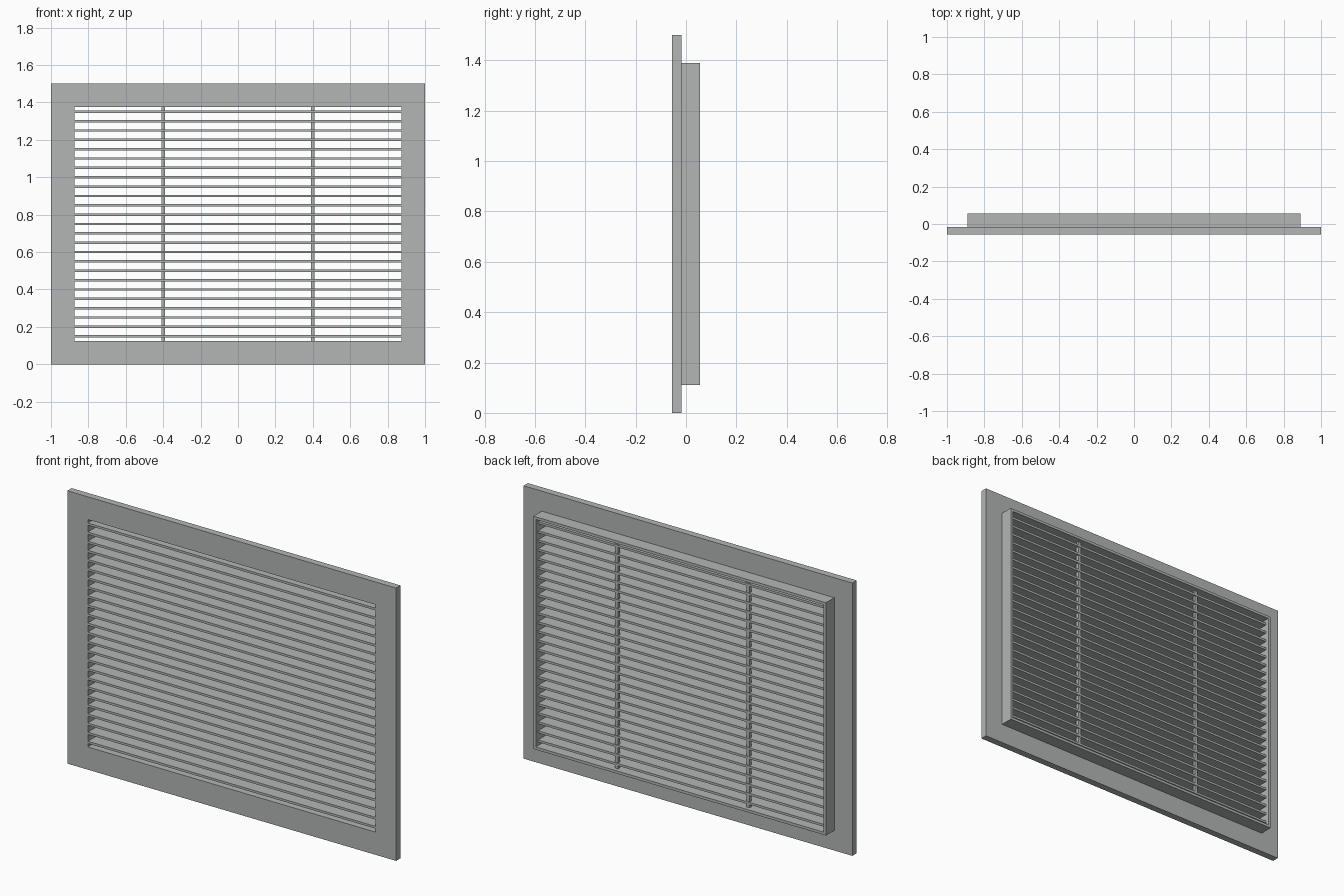
import bpy
import bmesh

cube = bpy.data.objects.get("Cube")
if cube:
    bpy.data.objects.remove(cube, do_unlink=True)

# Single painted-metal colour
COLOUR = (0.45, 0.47, 0.46, 1)
metal = bpy.data.materials.new("grey_metal")
metal.use_nodes = True
metal.diffuse_color = COLOUR
metal.node_tree.nodes["Principled BSDF"].inputs["Base Color"].default_value = COLOUR

MID_Z = 0.75
OPEN_X, OPEN_Z = 0.875, 0.625      # half size of the opening
FRONT, STEP, BACK = -0.055, -0.017, 0.055


def finish(name, bm):
    bmesh.ops.recalc_face_normals(bm, faces=bm.faces)
    mesh = bpy.data.meshes.new(name)
    bm.to_mesh(mesh)
    bm.free()
    mesh.materials.append(metal)
    obj = bpy.data.objects.new(name, mesh)
    bpy.context.collection.objects.link(obj)
    return obj


def ring(name, half_x, half_z, y0, y1):
    """Rectangular ring around the opening, extruded from y0 to y1."""
    bm = bmesh.new()
    corners = [(-1, -1), (1, -1), (1, 1), (-1, 1)]
    outer, inner = [
        [bm.verts.new((sx * hx, y0, MID_Z + sz * hz)) for sx, sz in corners]
        for hx, hz in ((half_x, half_z), (OPEN_X, OPEN_Z))
    ]
    for i in range(4):
        j = (i + 1) % 4
        bm.faces.new((outer[i], outer[j], inner[j], inner[i]))
    result = bmesh.ops.extrude_face_region(bm, geom=bm.faces[:], use_keep_orig=True)
    verts = [v for v in result["geom"] if isinstance(v, bmesh.types.BMVert)]
    bmesh.ops.translate(bm, verts=verts, vec=(0, y1 - y0, 0))
    return finish(name, bm)


def box(name, x, y0, y1, z, width, height):
    bm = bmesh.new()
    bmesh.ops.create_cube(bm, size=1)
    bmesh.ops.scale(bm, verts=bm.verts, vec=(width, y1 - y0, height))
    bmesh.ops.translate(bm, verts=bm.verts, vec=(x, (y0 + y1) / 2, z))
    return finish(name, bm)


# Front flange and the collar behind it
ring("front_flange", 1.0, MID_Z, FRONT, STEP)
ring("rear_collar", 0.89, 0.64, STEP, BACK)

# Horizontal slats, flush at the front and recessed at the back
SLAT_BACK = 0.035
slat = box("slat", 0, FRONT, SLAT_BACK, 0.15, 2 * OPEN_X, 0.0125)
array = slat.modifiers.new("repeat", 'ARRAY')
array.count = 25
array.use_relative_offset = False
array.use_constant_offset = True
array.constant_offset_displace = (0, 0, 0.05)

# Two upright bars tying the slats together at the back
for side, x in (("left", 0.4), ("right", -0.4)):
    box(side + "_support_bar", x, 0.015, 0.032, MID_Z, 0.018, 2 * OPEN_Z)
